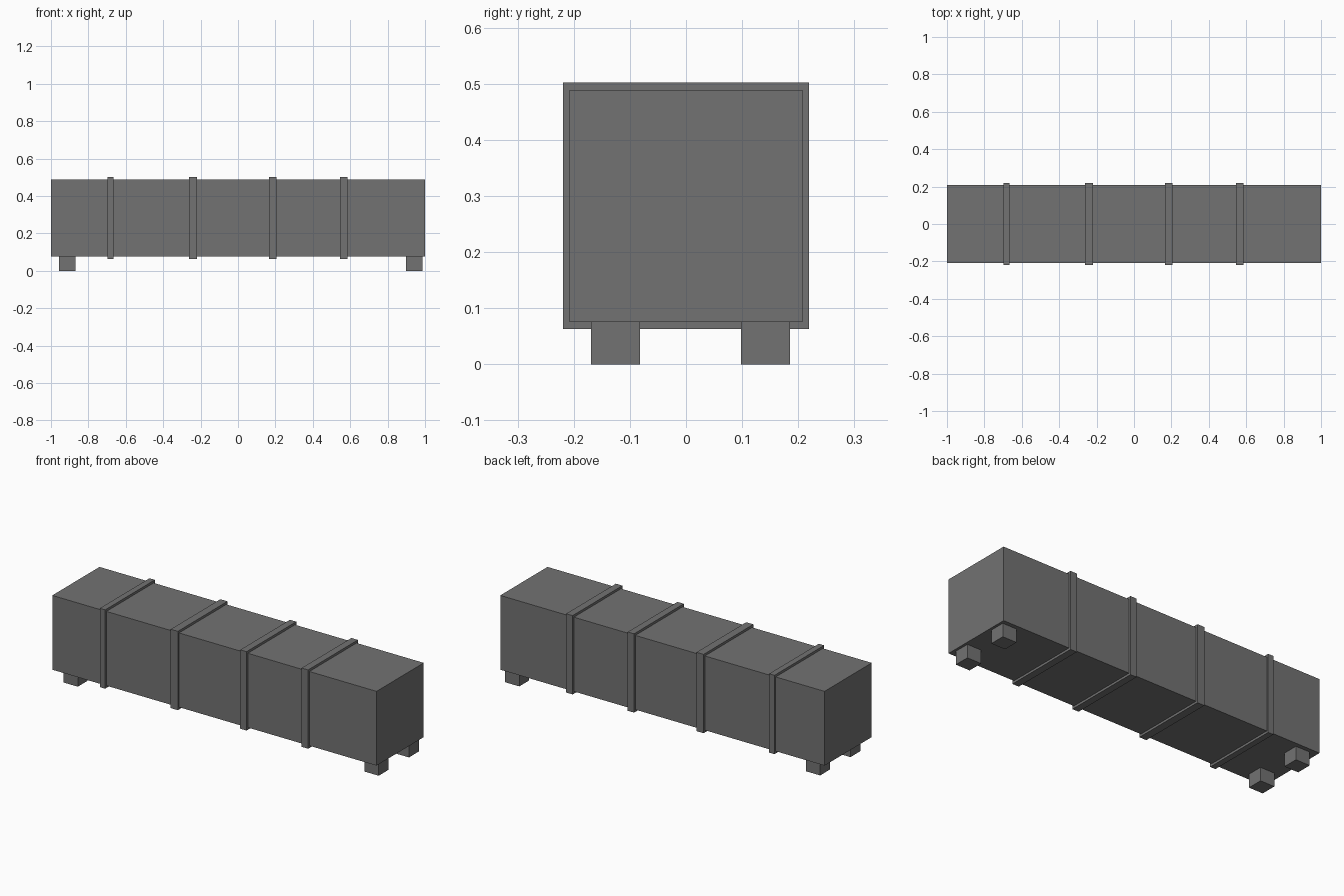
import bpy

if "Cube" in bpy.data.objects:
    bpy.data.objects.remove(bpy.data.objects["Cube"])

# Dark charcoal finish shared by every part
charcoal = bpy.data.materials.new("charcoal")
charcoal.diffuse_color = (0.17, 0.17, 0.17, 1)
charcoal.use_nodes = True
charcoal.node_tree.nodes["Principled BSDF"].inputs["Base Color"].default_value = charcoal.diffuse_color


def box(name, x, y, z):
    """Axis-aligned box from (min, max) ranges."""
    bpy.ops.mesh.primitive_cube_add(size=1, location=[(a + b) / 2 for a, b in (x, y, z)])
    ob = bpy.context.object
    ob.name = name
    ob.scale = [b - a for a, b in (x, y, z)]
    bpy.ops.object.transform_apply(location=False, rotation=False, scale=True)
    ob.data.materials.append(charcoal)
    return ob


# Long main body
box("body", (-1, 1), (-0.208, 0.208), (0.075, 0.489))

# Raised straps wrapping the body, unevenly spaced
straps = [(-0.699, -0.666), (-0.262, -0.218), (0.167, 0.206), (0.546, 0.586)]
for i, x in enumerate(straps, 1):
    box(f"strap_{i}", x, (-0.219, 0.219), (0.0625, 0.502))

# Four cube feet, slightly off centre, tucked just into the body
FOOT = 0.087
for side, x in (("left", -0.957), ("right", 0.899)):
    for face, y in (("front", -0.169), ("back", 0.098)):
        box(f"foot_{face}_{side}", (x, x + FOOT), (y, y + FOOT), (0, FOOT))
